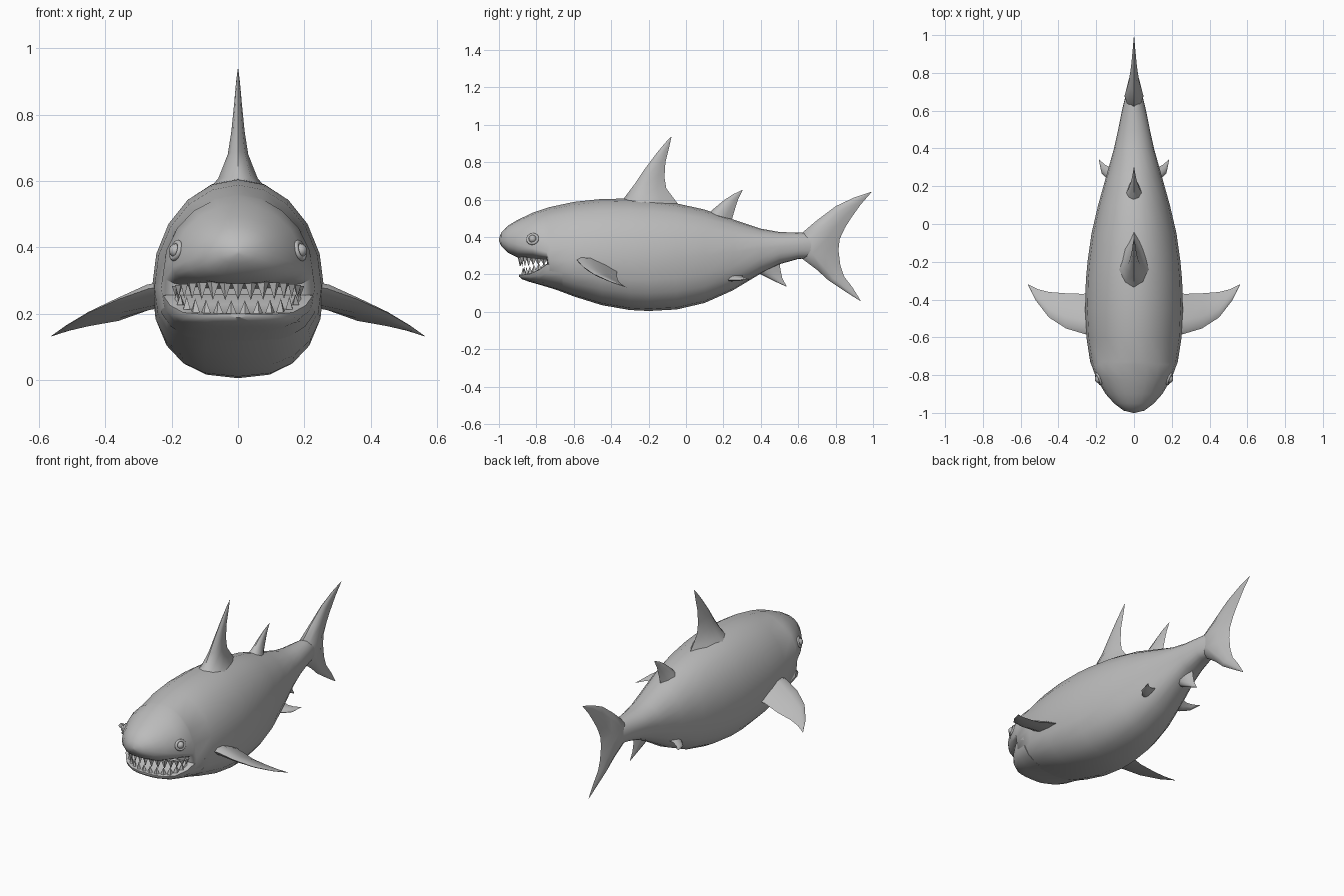
import bpy, bmesh, math
from mathutils import Vector, Matrix

cube = bpy.data.objects.get("Cube")
if cube:
    bpy.data.objects.remove(cube, do_unlink=True)

grey = bpy.data.materials.new("skin grey")
grey.use_nodes = True
colour = (0.5, 0.5, 0.5, 1)
grey.diffuse_color = colour
grey.node_tree.nodes["Principled BSDF"].inputs["Base Color"].default_value = colour


def finish(name, bm, angle=50):
    bmesh.ops.remove_doubles(bm, verts=bm.verts, dist=0.0005)
    bmesh.ops.recalc_face_normals(bm, faces=bm.faces)
    mesh = bpy.data.meshes.new(name)
    bm.to_mesh(mesh)
    bm.free()
    mesh.materials.append(grey)
    obj = bpy.data.objects.new(name, mesh)
    bpy.context.collection.objects.link(obj)
    bpy.ops.object.select_all(action="DESELECT")
    obj.select_set(True)
    bpy.context.view_layer.objects.active = obj
    if angle:
        bpy.ops.object.shade_smooth_by_angle(angle=math.radians(angle))
    return obj


def loft(name, rings, angle=50):
    """Skin a list of closed rings and cap both ends."""
    bm = bmesh.new()
    loops = [[bm.verts.new(p) for p in ring] for ring in rings]
    n = len(loops[0])
    for a, b in zip(loops, loops[1:]):
        for i in range(n):
            j = (i + 1) % n
            bm.faces.new((a[i], a[j], b[j], b[i]))
    bm.faces.new(loops[0])
    bm.faces.new(loops[-1])
    return finish(name, bm, angle)


def section(y, top, mid, low, w, sides=20):
    """Oval cross-section, round above the middle and fuller below."""
    ring = []
    for i in range(sides):
        a = math.tau * i / sides
        c, s = math.cos(a), math.sin(a)
        power, height = (1, top - mid) if s >= 0 else (0.8, mid - low)
        x = math.copysign(abs(c) ** power, c) * w
        z = math.copysign(abs(s) ** power, s) * height
        ring.append((x, y, mid + z))
    return ring


def fin(name, spans, axis):
    """Loft lens sections, each a leading point, trailing point and half thickness."""
    axis = Vector(axis)
    lens = [(0, 0), (0.12, 0.65), (0.35, 1), (0.7, 0.6), (1, 0),
            (0.7, -0.6), (0.35, -1), (0.12, -0.65)]
    rings = []
    for lead, trail, thick in spans:
        lead, trail = Vector(lead), Vector(trail)
        rings.append([lead.lerp(trail, t) + axis * thick * s for t, s in lens])
    return loft(name, rings, 60)


def upright_fin(name, spans):
    return fin(name, [((0, a, b), (0, c, d), t) for a, b, c, d, t in spans], (1, 0, 0))


# Body and upper head: y, top, middle, bottom, half width
body = [(-1, .39, .385, .38, .004), (-.988, .425, .385, .352, .055),
        (-.95, .462, .375, .315, .105), (-.9, .492, .36, .29, .15),
        (-.82, .53, .34, .285, .198), (-.745, .555, .32, .275, .226),
        (-.73, .56, .28, .132, .232), (-.6, .588, .28, .083, .252),
        (-.45, .604, .28, .036, .259), (-.3, .606, .28, .01, .255),
        (-.2, .6, .28, .005, .246), (-.05, .58, .29, .013, .225),
        (.1, .547, .3, .048, .19), (.25, .495, .32, .115, .148),
        (.4, .445, .34, .205, .106), (.5, .427, .35, .255, .084),
        (.6, .424, .355, .283, .064), (.7, .42, .355, .29, .04),
        (.78, .39, .355, .32, .015)]
loft("body", [section(*s) for s in body])

# Lower jaw
jaw = [(-.892, .2, .198, .188, .03), (-.875, .2, .198, .174, .105),
       (-.835, .206, .203, .16, .165), (-.785, .228, .225, .146, .205),
       (-.745, .257, .254, .134, .225), (-.66, .265, .26, .108, .24)]
loft("lower_jaw", [section(*s) for s in jaw])

# Fins on the centre line: lead y, z, trail y, z, half thickness
upright_fin("dorsal_fin", [
    (-.37, .57, -.02, .55, .1), (-.33, .61, -.06, .6, .06), (-.27, .69, -.105, .66, .031),
    (-.22, .765, -.115, .72, .02), (-.16, .845, -.11, .8, .012),
    (-.11, .905, -.09, .88, .006), (-.08, .938, -.078, .935, .001)])
upright_fin("rear_dorsal_fin", [
    (.09, .5, .24, .47, .055), (.14, .545, .25, .51, .032), (.2, .595, .265, .56, .016),
    (.25, .628, .28, .605, .008), (.3, .652, .302, .648, .001)])
upright_fin("anal_fin", [
    (.36, .24, .5, .27, .04), (.4, .2, .505, .225, .024),
    (.46, .17, .515, .18, .012), (.537, .135, .538, .137, .001)])
upright_fin("tail_fin", [
    (.932, .058, .934, .06, .001), (.85, .11, .892, .128, .008),
    (.76, .17, .845, .19, .016), (.7, .225, .825, .25, .028),
    (.6, .3, .815, .33, .05), (.6, .405, .822, .39, .05),
    (.7, .49, .85, .45, .028), (.8, .565, .885, .505, .016),
    (.9, .612, .935, .575, .008), (.99, .642, .992, .64, .001)])

# Teeth rows follow the curve of each jaw
def teeth(name, count, width, depth, base, corner, length):
    bm = bmesh.new()
    for i in range(count):
        a = math.radians(-82 + 164 * i / (count - 1))
        side = abs(math.sin(a)) ** 4
        z = base + (corner - base) * side
        size = abs(length) * (1 - 0.45 * side)
        flip = Matrix.Rotation(math.pi if length < 0 else 0, 4, "X")
        place = Matrix.Translation((width * math.sin(a), -0.74 - depth * math.cos(a), z))
        turn = Matrix.Rotation(a, 4, "Z")
        bmesh.ops.create_cone(bm, cap_ends=True, segments=4, radius1=0.02, radius2=0,
                              depth=size, matrix=place @ turn @ flip @ Matrix.Diagonal((1, .6, 1, 1)))
    finish(name, bm, 0)


teeth("upper_teeth", 15, .19, .148, .268, .268, -.055)
teeth("lower_teeth", 14, .185, .132, .215, .25, .05)

for side, x in (("left", 1), ("right", -1)):
    # Pectoral fin sweeps out, back and down
    fin(side + "_pectoral_fin", [
        ((x * .2, -.6, .285), (x * .2, -.36, .225), .035),
        ((x * .27, -.58, .275), (x * .27, -.37, .21), .03),
        ((x * .36, -.553, .243), (x * .36, -.367, .178), .018),
        ((x * .45, -.495, .203), (x * .45, -.36, .162), .01),
        ((x * .52, -.405, .162), (x * .51, -.345, .148), .005),
        ((x * .562, -.32, .132), (x * .562, -.318, .132), .001)], (x * .3, 0, 1))
    # Pelvic fin
    fin(side + "_pelvic_fin", [
        ((x * .07, .19, .18), (x * .07, .31, .2), .025),
        ((x * .13, .225, .172), (x * .125, .3, .19), .014),
        ((x * .172, .27, .17), (x * .155, .315, .182), .008),
        ((x * .187, .342, .176), (x * .186, .343, .176), .001)], (0, 0, 1))
    # Eyeball inside a raised lid
    frame = (Matrix.Translation((x * .187, -.82, .39))
             @ Matrix.Rotation(x * math.radians(-22), 4, "Z")
             @ Matrix.Rotation(x * math.radians(75), 4, "Y"))
    bm = bmesh.new()
    bmesh.ops.create_uvsphere(bm, u_segments=16, v_segments=10, radius=.021, matrix=frame)
    finish(side + "_eye", bm)
    lid = []
    for i in range(17):
        a = math.tau * i / 16
        lid.append([frame @ Vector(((.025 + .008 * math.cos(b)) * math.cos(a),
                                    (.028 + .008 * math.cos(b)) * math.sin(a),
                                    .008 * math.sin(b)))
                    for b in (math.tau * k / 8 for k in range(8))])
    loft(side + "_eyelid", lid)
